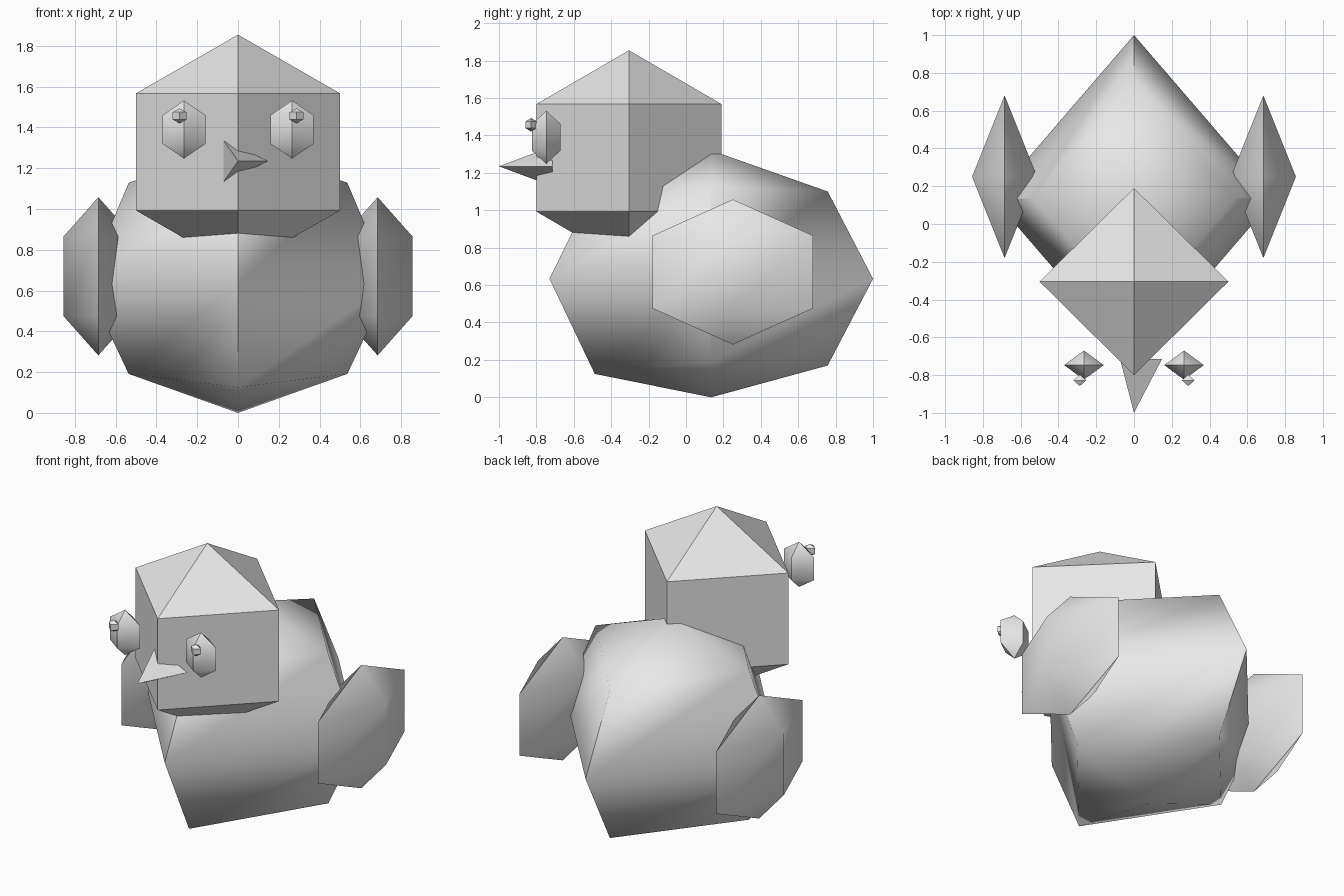
import bpy, bmesh, math
from mathutils import Vector

if "Cube" in bpy.data.objects:
    bpy.data.objects.remove(bpy.data.objects["Cube"], do_unlink=True)

grey = bpy.data.materials.new("plain grey")
grey.use_nodes = True
grey.diffuse_color = (0.8, 0.8, 0.8, 1)
grey.node_tree.nodes["Principled BSDF"].inputs["Base Color"].default_value = (0.8, 0.8, 0.8, 1)


def finish(name, bm):
    bmesh.ops.recalc_face_normals(bm, faces=bm.faces)
    mesh = bpy.data.meshes.new(name)
    bm.to_mesh(mesh)
    bm.free()
    obj = bpy.data.objects.new(name, mesh)
    bpy.context.collection.objects.link(obj)
    mesh.materials.append(grey)
    bpy.ops.object.select_all(action='DESELECT')
    obj.select_set(True)
    bpy.context.view_layer.objects.active = obj
    bpy.ops.object.shade_smooth_by_angle(angle=math.radians(50))
    return obj


def diamond_ball(name, centre, radii, rings, tweak=None):
    """Four-sided ball: two poles and rings of (scale, height), all relative to the radii."""
    bm = bmesh.new()
    c, (rx, ry, rz) = Vector(centre), radii
    bottom = bm.verts.new(c - Vector((0, 0, rz)))
    top = bm.verts.new(c + Vector((0, 0, rz)))
    loops = []
    for scale, h in rings:
        loops.append([bm.verts.new(c + Vector((dx * rx * scale, dy * ry * scale, h * rz)))
                      for dx, dy in ((1, 0), (0, 1), (-1, 0), (0, -1))])
    for i in range(4):
        j = (i + 1) % 4
        bm.faces.new((bottom, loops[0][j], loops[0][i]))
        bm.faces.new((top, loops[-1][i], loops[-1][j]))
        for a, b in zip(loops, loops[1:]):
            bm.faces.new((a[i], a[j], b[j], b[i]))
    if tweak:
        tweak(loops)
    return finish(name, bm)


THREE = [(math.sin(math.radians(a)), -math.cos(math.radians(a))) for a in (60, 120)]
FOUR = [(0.72, -0.71), (1, -0.04), (0.72, 0.71)]


def settle_body(loops):
    # the lower breast sits a little lower than the tail and sides
    loops[0][3].co.z = 0.125
    loops[0][1].co.z = 0.17
    loops[2][1].co.z = 1.1


def ball(name, centre, half_x, half_y, half_z):
    # half sizes are the outer extents; the rings sit at sixty degrees
    s = THREE[0][0]
    return diamond_ball(name, centre, (half_x / s, half_y / s, half_z), THREE)


# body and head
diamond_ball("body", (0, 0.135, 0.66), (0.745, 0.865, 0.66), FOUR, settle_body)
ball("head", (0, -0.305, 1.28), 0.5, 0.495, 0.575)

# wings, eyes and pupils on both sides
for side, x in (("left", 1), ("right", -1)):
    ball(side + "_wing", (x * 0.685, 0.25, 0.67), 0.172, 0.43, 0.388)
    ball(side + "_eye", (x * 0.265, -0.747, 1.39), 0.105, 0.077, 0.142)
    ball(side + "_pupil", (x * 0.287, -0.828, 1.457), 0.034, 0.03, 0.036)

# beak: three-sided cone pointing forward
bm = bmesh.new()
tip = bm.verts.new((0, -1, 1.235))
base = [bm.verts.new((0.148 * math.cos(a), -0.715, 1.235 + 0.123 * math.sin(a)))
        for a in (0, math.tau / 3, 2 * math.tau / 3)]
bm.faces.new(base)
for i in range(3):
    bm.faces.new((tip, base[i], base[(i + 1) % 3]))
finish("beak", bm)
